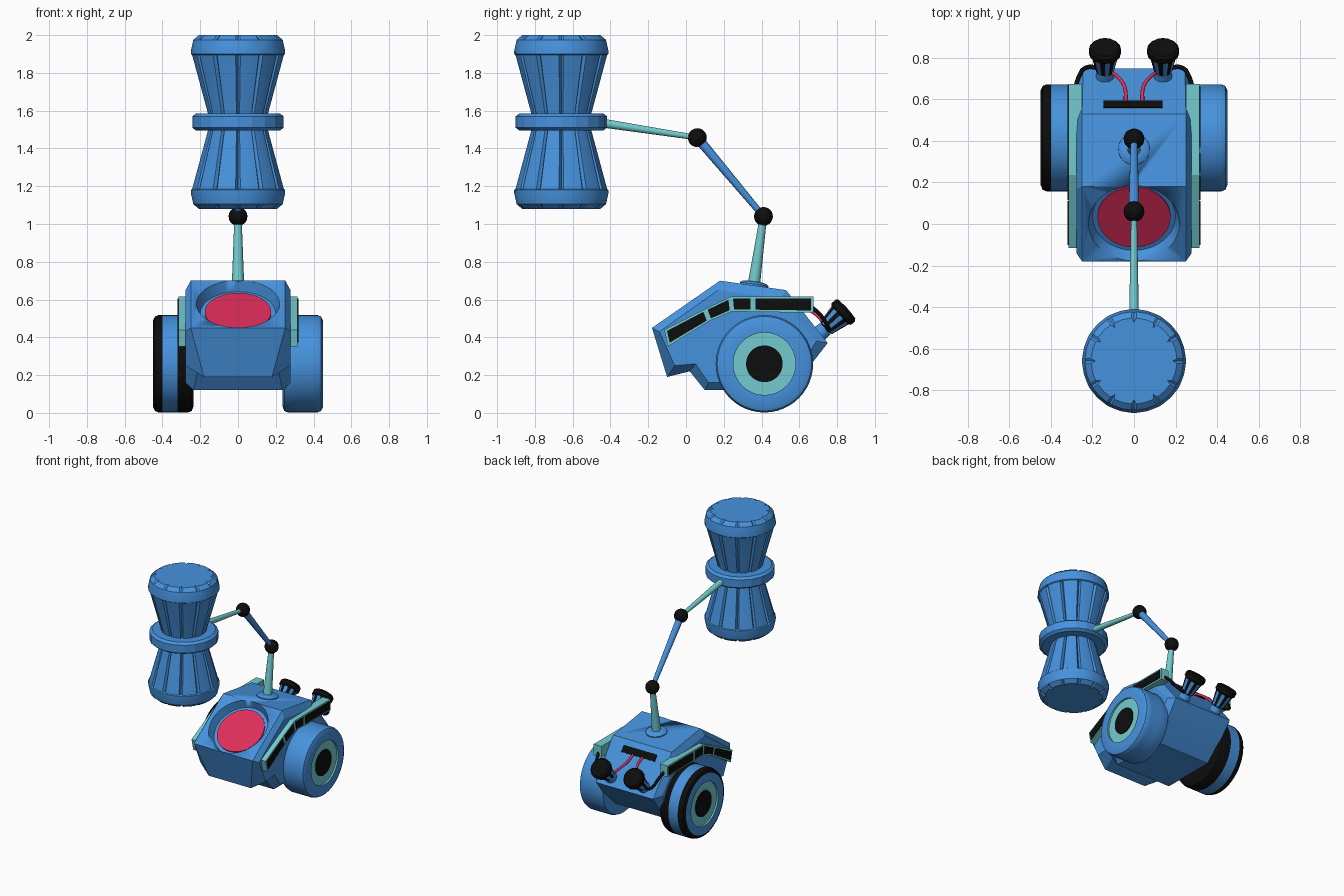
import bpy, bmesh, math
from mathutils import Vector, Matrix

if "Cube" in bpy.data.objects:
    bpy.data.objects.remove(bpy.data.objects["Cube"])


def mat(name, rgb):
    m = bpy.data.materials.new(name)
    m.diffuse_color = (*rgb, 1)
    m.use_nodes = True
    m.node_tree.nodes["Principled BSDF"].inputs["Base Color"].default_value = m.diffuse_color
    return m


BLUE = mat("blue paint", (0.062, 0.29, 0.73))
TEAL = mat("teal trim", (0.17, 0.60, 0.62))
RED = mat("red lens", (0.72, 0.027, 0.10))
BLACK = mat("black rubber", (0.004, 0.004, 0.004))
ALL = [BLUE, TEAL, RED, BLACK]
B, T, R, K = range(4)


def make(name, verts, faces, mats, angle=30):
    """Mesh from points and faces; mats is one index or one per face."""
    bm = bmesh.new()
    vs = [bm.verts.new(v) for v in verts]
    for i, f in enumerate(faces):
        bm.faces.new([vs[j] for j in f]).material_index = mats if isinstance(mats, int) else mats[i]
    bmesh.ops.remove_doubles(bm, verts=bm.verts, dist=1e-5)
    bmesh.ops.recalc_face_normals(bm, faces=bm.faces)
    me = bpy.data.meshes.new(name)
    bm.to_mesh(me)
    bm.free()
    for m in ALL:
        me.materials.append(m)
    me.shade_smooth()
    me.set_sharp_from_angle(angle=math.radians(angle))
    ob = bpy.data.objects.new(name, me)
    bpy.context.collection.objects.link(ob)
    return ob


def lathe(name, prof, origin, direction, mats=B, segs=32, angle=30, angles=None, groove=None, stripe=None):
    """Revolve (radius, height) pairs about a direction; groove(ring, i) cuts radius."""
    M = Matrix.Translation(origin) @ Vector(direction).to_track_quat('Z', 'Y').to_matrix().to_4x4()
    angles = angles or [2 * math.pi * i / segs for i in range(segs)]
    n = len(angles)
    verts, faces, fm = [], [], []
    for k, (r, h) in enumerate(prof):
        for i, a in enumerate(angles):
            rr = r - (groove(k, i) if groove else 0)
            verts.append(M @ Vector((rr * math.cos(a), rr * math.sin(a), h)))
    for k in range(len(prof) - 1):
        for i in range(n):
            j = (i + 1) % n
            faces.append((k * n + i, k * n + j, (k + 1) * n + j, (k + 1) * n + i))
            m = mats if isinstance(mats, int) else mats[k]
            fm.append(stripe(k, i, m) if stripe else m)
    for k in (0, len(prof) - 1):
        faces.append(tuple(range(k * n, k * n + n)))
        fm.append(mats if isinstance(mats, int) else mats[min(k, len(mats) - 1)])
    return make(name, verts, faces, fm, angle)


def rod(name, a, b, ra, rb, m, segs=16):
    a, b = Vector(a), Vector(b)
    return lathe(name, [(ra, 0), (rb, (b - a).length)], a, b - a, m, segs)


def ball(name, c, r, m):
    prof = [(r * math.sin(math.pi * (i + .1) / 10.2), -r * math.cos(math.pi * (i + .1) / 10.2)) for i in range(11)]
    return lathe(name, prof, c, (0, 0, 1), m, 20, 40)


def hose(name, pts, r, m):
    cu = bpy.data.curves.new(name, 'CURVE')
    cu.dimensions = '3D'
    cu.bevel_depth, cu.bevel_resolution, cu.use_fill_caps = r, 2, True
    sp = cu.splines.new('BEZIER')
    sp.bezier_points.add(len(pts) - 1)
    for p, q in zip(sp.bezier_points, pts):
        p.co = q
        p.handle_left_type = p.handle_right_type = 'AUTO'
    cu.materials.append(ALL[m])
    ob = bpy.data.objects.new(name, cu)
    bpy.context.collection.objects.link(ob)
    bpy.ops.object.select_all(action='DESELECT')
    ob.select_set(True)
    bpy.context.view_layer.objects.active = ob
    bpy.ops.object.convert(target='MESH')


# Body: side profile (y, z, half width) with a smaller raised outline on each side
outer = [(-.18, .45, .25), (.18, .70, .25), (.53, .65, .25), (.75, .37, .245), (.665, .26, .24),
         (.52, .12, .24), (.10, .12, .235), (.02, .22, .215), (-.10, .19, .18)]
inner = [(-.14, .43), (.17, .65), (.50, .605), (.69, .38), (.63, .28), (.50, .16), (.12, .16), (.05, .26), (-.06, .25)]
n = len(outer)
verts = [(s * w, y, z) for s in (-1, 1) for y, z, w in outer] + [(s * .278, y, z) for s in (-1, 1) for y, z in inner]
faces = []
for i in range(n):
    j = (i + 1) % n
    faces.append((i, j, n + j, n + i))
    for o in (0, n):
        faces.append((o + i, o + j, 2 * n + o + j, 2 * n + o + i))
faces += [tuple(range(2 * n, 3 * n)), tuple(range(3 * n, 4 * n))]
body = make("body", verts, faces, B, 15)

# Round recess in the sloping front, with the red lens on its floor
eye_n = Vector((0, -.57, .822)).normalized()
eye_c = Vector((0, .003, .577))
cutter = lathe("eye_cutter", [(.20, -.06), (.22, .0), (.226, .02)], eye_c, eye_n, B, 40)
cutter.hide_render = True
mod = body.modifiers.new("eye recess", 'BOOLEAN')
mod.object, mod.operation, mod.solver = cutter, 'DIFFERENCE', 'EXACT'
bpy.context.view_layer.objects.active = body
bpy.ops.object.modifier_apply(modifier=mod.name)
bpy.data.objects.remove(cutter)
lathe("eye_lens", [(.176, -.061), (.176, -.051)], eye_c, eye_n, R, 40)

# Wheels: the left one has black bands on its tread
wheel = [(.10, .235), (.225, .235), (.25, .245), (.258, .265), (.258, .32), (.258, .40), (.258, .42), (.25, .44),
         (.228, .45), (.165, .45), (.165, .437), (.097, .437), (.097, .442), (.01, .442)]
for side, s in (("right", 1), ("left", -1)):
    m = [B] * 9 + [T, T, K, K]
    if s < 0:
        m[0:4] = [K] * 4
        m[5:8] = [K] * 3
    lathe(side + "_wheel", wheel, (0, .415, .26), (s, 0, 0), m, 48)
    rod(side + "_axle", (0, .415, .26), (s * .25, .415, .26), .09, .09, B)

# Side rails with black panels
up = [(-.115, .44), (.10, .55), (.235, .615), (.355, .617), (.675, .617)]
low = [(-.095, .352), (.125, .487), (.243, .537), (.355, .535), (.675, .53)]
loop = up + low[::-1]
c = len(loop)
for side, s in (("right", 1), ("left", -1)):
    verts = [(s * x, y, z) for x in (.25, .316) for y, z in loop]
    faces = [(i, (i + 1) % c, c + (i + 1) % c, c + i) for i in range(c)]
    faces += [tuple(range(c)), tuple(range(c, 2 * c))]
    make(side + "_rail", verts, faces, T, 15)
    for k in range(4):
        quad = []
        a, b = Vector(up[k]), Vector(up[k + 1])
        d, e = Vector(low[k]), Vector(low[k + 1])
        t = .013 / (b - a).length
        for u, v in ((t, .14), (1 - t, .14), (1 - t, .86), (t, .86)):
            quad.append(a.lerp(b, u).lerp(d.lerp(e, u), v))
        verts = [(s * x, p.x, p.y) for x in (.313, .321) for p in quad]
        faces = [(0, 1, 2, 3), (4, 5, 6, 7)] + [(i, (i + 1) % 4, 4 + (i + 1) % 4, 4 + i) for i in range(4)]
        make(f"{side}_rail_panel_{k + 1}", verts, faces, K)

# Rear slot
sx, down, out = Vector((.142, 0, 0)), Vector((0, .618, -.786)), Vector((0, .786, .618))
mid = Vector((-.005, .575, .593))
verts = [mid + a * sx + b * .026 * down + h * out for h in (-.004, .005) for a, b in ((-1, -1), (1, -1), (1, 1), (-1, 1))]
make("rear_slot", verts, [(0, 1, 2, 3), (4, 5, 6, 7)] + [(i, (i + 1) % 4, 4 + (i + 1) % 4, 4 + i) for i in range(4)], K)

# Thrusters with hoses
base, tip = Vector((0, .738, .447)), Vector((0, .852, .55))
axis = tip - base
L = axis.length
for side, s in (("right", 1), ("left", -1)):
    off = Vector((s * .14, 0, 0))
    rod(side + "_thruster_stem", off + base - axis * .35, off + base, .045, .04, B)
    lathe(side + "_thruster", [(.03, 0), (.045, .005), (.066, L * .68), (.077, L * .74), (.077, L - .012), (.066, L), (.01, L + .004)],
          off + base, axis, [K, B, K, K, K, K], 16, 25, stripe=lambda k, i, m: K if k == 1 and i % 2 else m)
    hose(side + "_red_hose", [(s * x, y, z) for x, y, z in
         ((.04, .59, .575), (.045, .66, .54), (.07, .70, .51), (.115, .738, .46))], .009, R)
    hose(side + "_black_hose", [(s * x, y, z) for x, y, z in
         ((.16, .75, .44), (.225, .755, .45), (.265, .71, .52), (.28, .665, .56))], .011, K)

# Jointed arm
lathe("arm_base", [(.076, -.01), (.076, .006), (.062, .016), (.04, .02)], (0, .36, .676), (0, .14, .99), B, 32)
low_joint, high_joint = (0, .41, 1.04), (0, .06, 1.457)
rod("arm_lower", (0, .358, .67), low_joint, .033, .019, T)
rod("arm_middle", low_joint, high_joint, .016, .026, B)
rod("arm_upper", high_joint, (0, -.48, 1.54), .014, .024, T)
ball("lower_joint", low_joint, .05, BLACK and K)
ball("upper_joint", high_joint, .05, K)

# Hammer head: two fluted ends and a faceted collar
step = 2 * math.pi / 12
flutes = [step * (i + f) for i in range(12) for f in (0, .1, .5, .9)]
half = [(.150, .0), (.158, .04), (.243, .355), (.25, .36), (.25, .375), (.237, .435), (.207, .46)]
depth = [.018, .018, .018, 0, 0, .004, .022]
for name, s in (("upper_hammer_end", 1), ("lower_hammer_end", -1)):
    lathe(name, half, (0, -.66, 1.54), (0, 0, s), B, angles=flutes, angle=18,
          groove=lambda k, i: depth[k] if i % 4 == 0 else 0)
lathe("hammer_collar", [(.15, -.045), (.222, -.045), (.242, -.03), (.242, .03), (.222, .045), (.15, .045)],
      (0, -.66, 1.54), (0, 0, 1), B, 20, 15)
